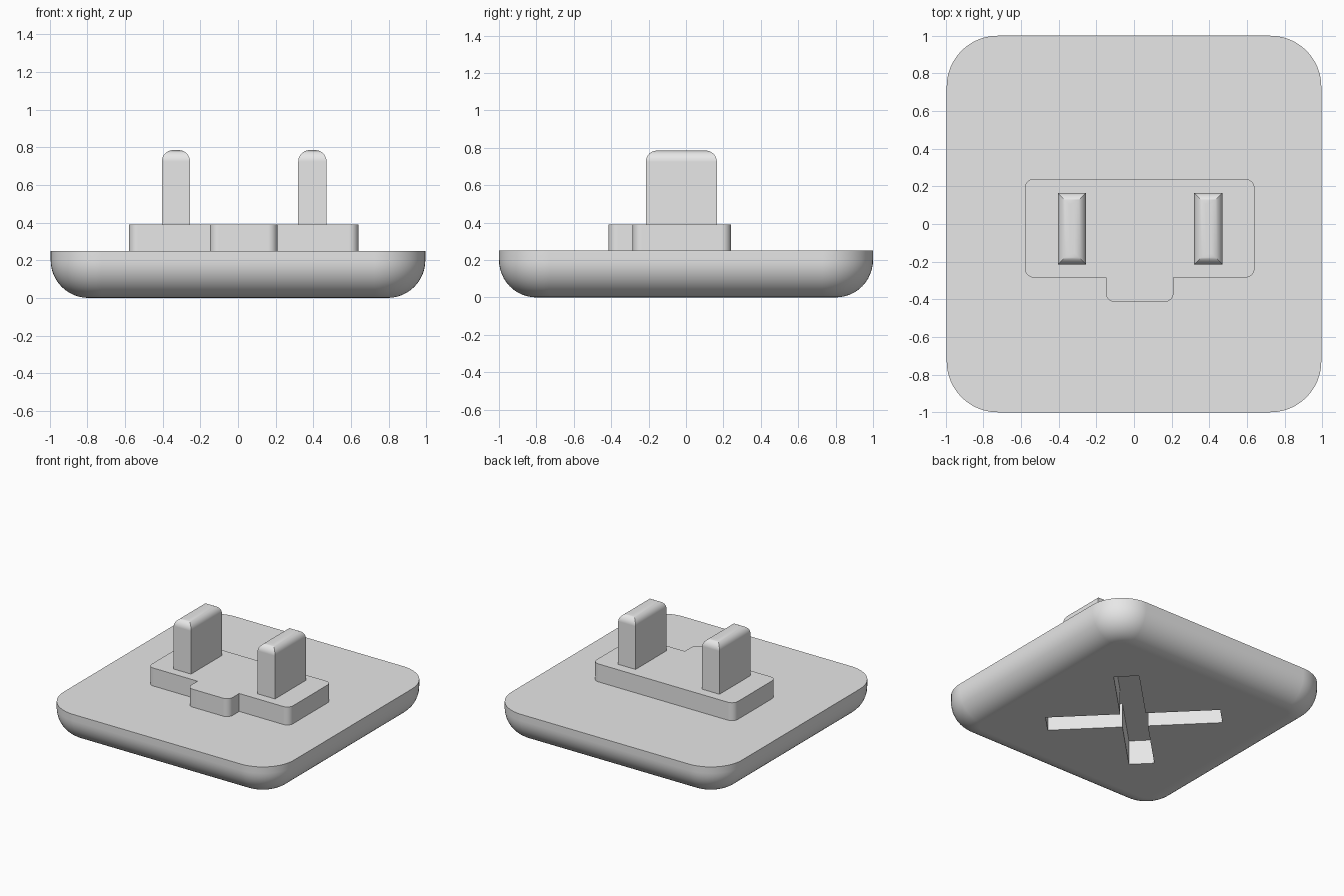
import bpy
import bmesh
import math
from mathutils import Matrix, Vector

default_cube = bpy.data.objects.get("Cube")
if default_cube:
    bpy.data.objects.remove(default_cube, do_unlink=True)

grey = bpy.data.materials.new("light_grey")
grey.use_nodes = True
GREY = (0.8, 0.8, 0.8, 1)
grey.diffuse_color = GREY
grey.node_tree.nodes["Principled BSDF"].inputs["Base Color"].default_value = GREY


def rounded(corners, segments=8):
    """Outline of right-angled corners (x, y, radius), counter-clockwise."""
    points = []
    for i, (x, y, r) in enumerate(corners):
        corner = Vector((x, y))
        if r == 0:
            points.append(corner)
            continue
        to_prev = (Vector(corners[i - 1][:2]) - corner).normalized()
        to_next = (Vector(corners[(i + 1) % len(corners)][:2]) - corner).normalized()
        centre = corner + r * (to_prev + to_next)
        for k in range(segments + 1):
            t = math.pi / 2 * k / segments
            points.append(centre - r * (to_next * math.cos(t) + to_prev * math.sin(t)))
    return points


def add_object(name, bm):
    bmesh.ops.recalc_face_normals(bm, faces=bm.faces)
    mesh = bpy.data.meshes.new(name)
    bm.to_mesh(mesh)
    bm.free()
    mesh.materials.append(grey)
    obj = bpy.data.objects.new(name, mesh)
    bpy.context.collection.objects.link(obj)
    return obj


def loft(name, rings):
    """Closed solid through a stack of (outline, height) rings."""
    bm = bmesh.new()
    loops = [[bm.verts.new((p.x, p.y, z)) for p in outline] for outline, z in rings]
    n = len(loops[0])
    for low, high in zip(loops, loops[1:]):
        for i in range(n):
            j = (i + 1) % n
            bm.faces.new((low[i], low[j], high[j], high[i]))
    bm.faces.new(loops[0][::-1])
    bm.faces.new(loops[-1])
    return add_object(name, bm)


def select_only(obj):
    bpy.ops.object.select_all(action="DESELECT")
    obj.select_set(True)
    bpy.context.view_layer.objects.active = obj


def finish(obj):
    select_only(obj)
    bpy.ops.object.shade_smooth_by_angle(angle=math.radians(30))
    normals = obj.modifiers.new("even_normals", "WEIGHTED_NORMAL")
    normals.keep_sharp = True


# Base: rounded square slab with a filleted underside
HALF_X, HALF_Y, CORNER, FILLET, HEIGHT = 0.995, 1.0, 0.27, 0.2, 0.25


def slab_outline(inset):
    x, y, r = HALF_X - inset, HALF_Y - inset, CORNER - inset
    return rounded([(-x, -y, r), (x, -y, r), (x, y, r), (-x, y, r)], 12)


rings = []
for k in range(13):
    t = math.pi / 2 * k / 12
    rings.append((slab_outline(FILLET * (1 - math.sin(t))), FILLET * (1 - math.cos(t))))
rings.append((slab_outline(0), HEIGHT))
base = loft("base", rings)

# Diagonal cross slot in the underside
ARM, WIDE, DEPTH = 0.62, 0.09, 0.19
quarter = [Vector((ARM, -WIDE)), Vector((ARM, WIDE)), Vector((WIDE, WIDE))]
cross = []
for k in range(4):
    turn = Matrix.Rotation(math.pi / 4 + k * math.pi / 2, 2)
    cross += [turn @ p for p in quarter]
cutter = loft("cross_cutter", [(cross, -DEPTH), (cross, DEPTH)])
cutter.hide_render = True
cut = base.modifiers.new("cross_slot", "BOOLEAN")
cut.operation = "DIFFERENCE"
cut.solver = "EXACT"
cut.object = cutter
select_only(base)
bpy.ops.object.modifier_apply(modifier=cut.name)
bpy.data.objects.remove(cutter, do_unlink=True)
finish(base)

# Raised plate with a front tab
R = 0.05
plate_outline = rounded([
    (-0.58, -0.285, R), (-0.15, -0.285, 0), (-0.15, -0.415, R), (0.21, -0.415, R),
    (0.21, -0.285, 0), (0.64, -0.285, R), (0.64, 0.24, R), (-0.58, 0.24, R)])
finish(loft("raised_plate", [(plate_outline, HEIGHT - 0.01), (plate_outline, 0.39)]))

# Two upright prongs with rounded tops
for name, x in (("right_prong", -0.33), ("left_prong", 0.395)):
    bm = bmesh.new()
    bmesh.ops.create_cube(bm, size=1)
    bmesh.ops.scale(bm, vec=(0.15, 0.38, 0.41), verts=bm.verts)
    bmesh.ops.translate(bm, vec=(x, -0.025, 0.58), verts=bm.verts)
    top = [e for e in bm.edges if all(v.co.z > 0.7 for v in e.verts)]
    bmesh.ops.bevel(bm, geom=top, offset=0.06, segments=8, profile=0.5, affect="EDGES")
    finish(add_object(name, bm))
